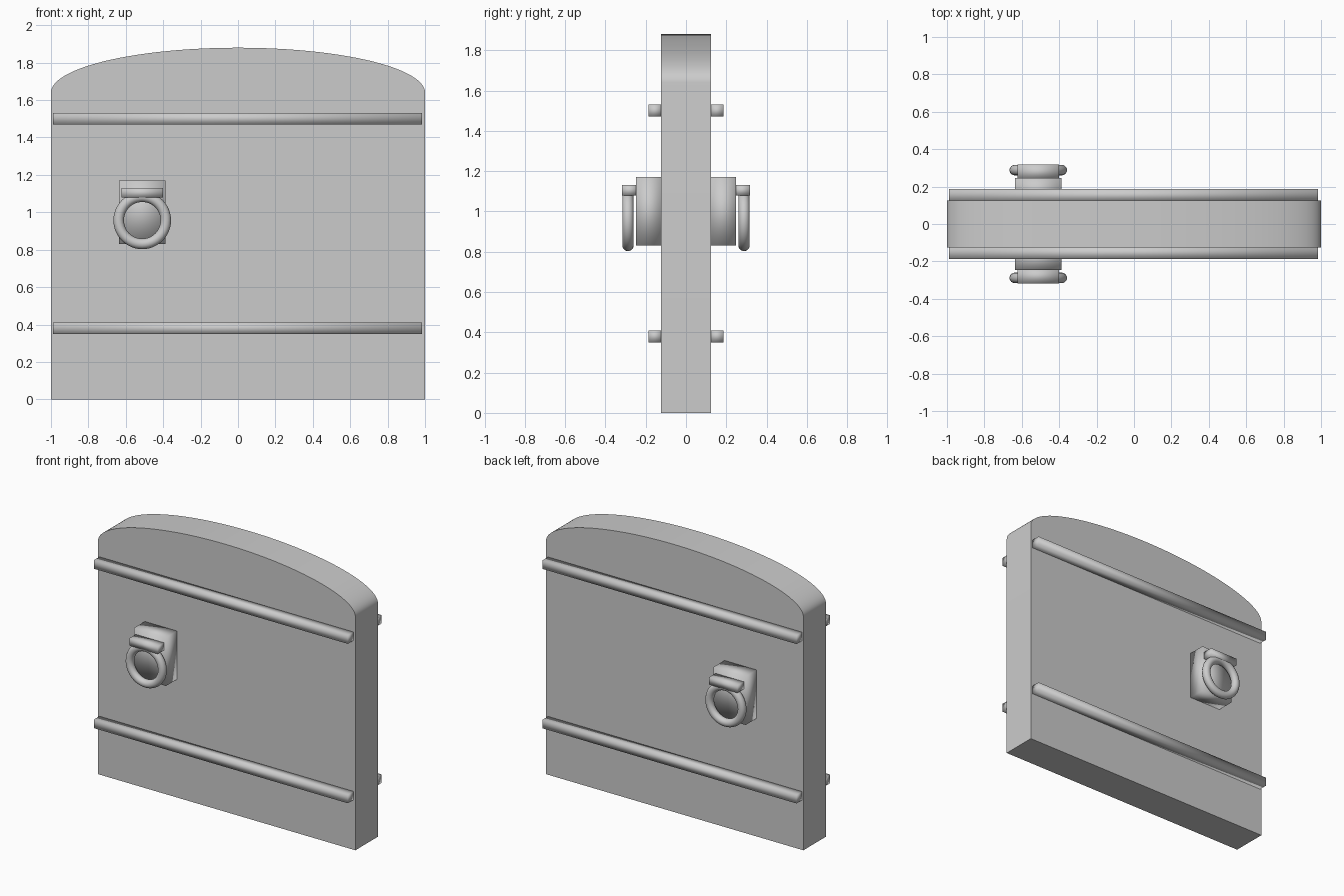
import bpy
import bmesh
from math import cos, sin, pi, radians

cube = bpy.data.objects.get("Cube")
if cube:
    bpy.data.objects.remove(cube, do_unlink=True)

# Single plain grey
grey = bpy.data.materials.new("plain_grey")
grey.use_nodes = True
color = (0.6, 0.6, 0.6, 1)
grey.diffuse_color = color
grey.node_tree.nodes["Principled BSDF"].inputs["Base Color"].default_value = color


def add_object(name, bm):
    bmesh.ops.recalc_face_normals(bm, faces=bm.faces)
    mesh = bpy.data.meshes.new(name)
    bm.to_mesh(mesh)
    bm.free()
    mesh.materials.append(grey)
    obj = bpy.data.objects.new(name, mesh)
    bpy.context.collection.objects.link(obj)
    return obj


def soft_box(name, x, y, z):
    """Box between the given ranges, smooth shaded all round."""
    bm = bmesh.new()
    bmesh.ops.create_cube(bm, size=1)
    for v in bm.verts:
        for i, (low, high) in enumerate((x, y, z)):
            v.co[i] = low if v.co[i] < 0 else high
    for f in bm.faces:
        f.smooth = True
    return add_object(name, bm)


def select_only(obj):
    bpy.ops.object.select_all(action="DESELECT")
    obj.select_set(True)
    bpy.context.view_layer.objects.active = obj


# Door slab with a half-ellipse top
HALF_DEPTH, SPRING, RISE, STEPS = 0.125, 1.64, 0.24, 64
bm = bmesh.new()
outline = [(-1, 0), (1, 0)]
outline += [(cos(pi * i / STEPS), SPRING + RISE * sin(pi * i / STEPS))
            for i in range(STEPS + 1)]
face = bm.faces.new([bm.verts.new((x, -HALF_DEPTH, z)) for x, z in outline])
result = bmesh.ops.extrude_face_region(bm, geom=[face])
moved = [g for g in result["geom"] if isinstance(g, bmesh.types.BMVert)]
bmesh.ops.translate(bm, verts=moved, vec=(0, 2 * HALF_DEPTH, 0))
door = add_object("door_slab", bm)
select_only(door)
bpy.ops.object.shade_smooth_by_angle(angle=radians(30))

# Same fittings on the front and back
KNOCKER_X = -0.512
for side, sign in (("front", -1), ("back", 1)):
    def depth(inner, outer):
        return sorted((sign * inner, sign * outer))

    # Horizontal straps
    for level, z in (("lower", 0.38), ("upper", 1.5)):
        soft_box(f"{side}_{level}_strap", (-0.99, 0.985),
                 depth(0.12, 0.187), (z - 0.03, z + 0.03))

    # Knocker plate and the bracket that holds the ring
    soft_box(f"{side}_knocker_plate", (KNOCKER_X - 0.125, KNOCKER_X + 0.125),
             depth(0.12, 0.247), (0.83, 1.17))
    soft_box(f"{side}_ring_bracket", (KNOCKER_X - 0.11, KNOCKER_X + 0.11),
             depth(0.24, 0.318), (1.078, 1.13))

    # Hanging ring
    bpy.ops.mesh.primitive_torus_add(
        major_radius=0.126, minor_radius=0.028, major_segments=48,
        minor_segments=16, location=(KNOCKER_X, sign * 0.288, 0.957),
        rotation=(pi / 2, 0, 0))
    ring = bpy.context.object
    ring.name = f"{side}_knocker_ring"
    ring.data.materials.append(grey)
    bpy.ops.object.shade_smooth()
